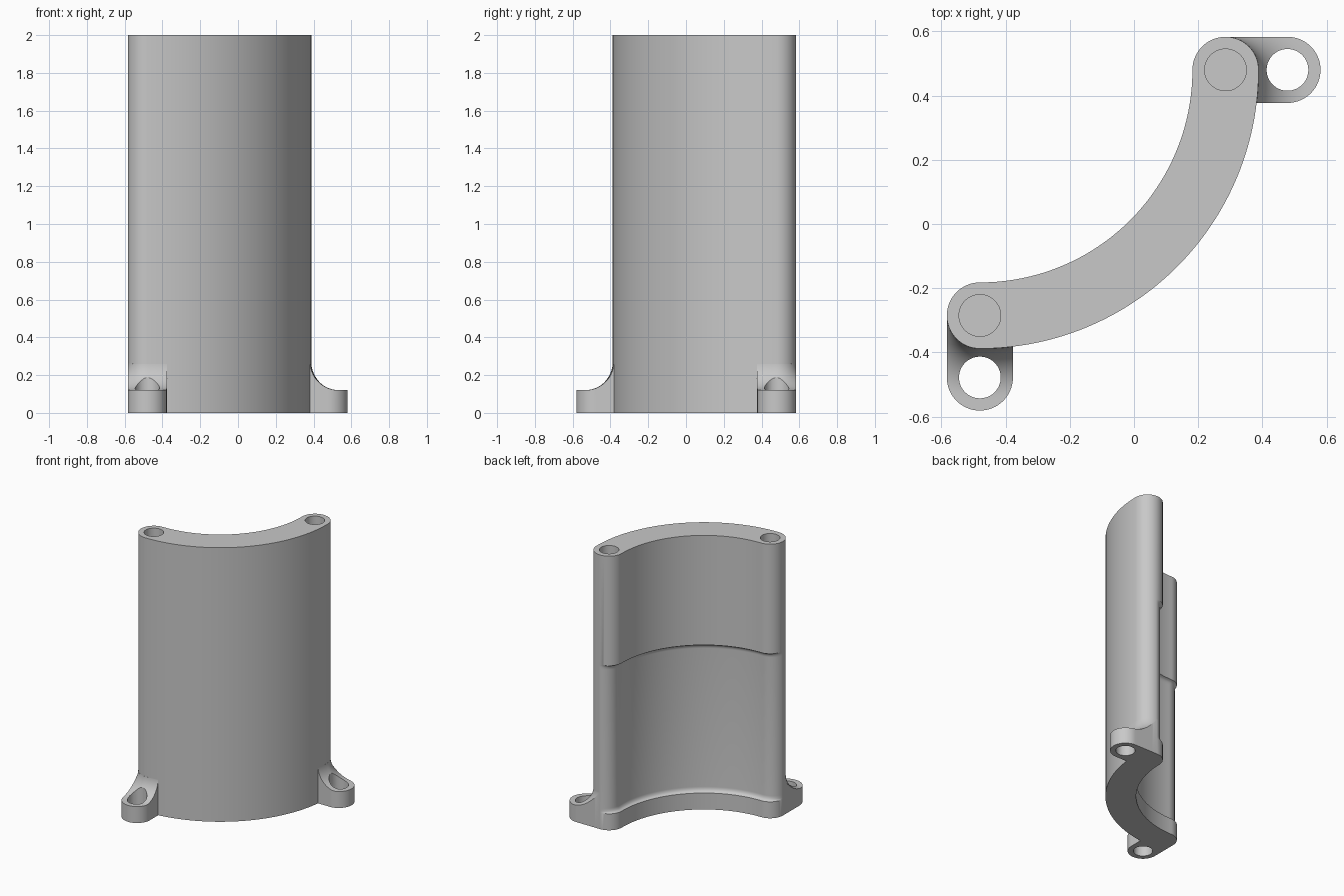
import bpy, bmesh, math

if "Cube" in bpy.data.objects:
    bpy.data.objects.remove(bpy.data.objects["Cube"])

CX, CY = -0.48, 0.48            # axis of the curved wall
R_MID, R_END = 0.765, 0.103     # wall centre line and half thickness
R_IN, R_OUT = R_MID - R_END, R_MID + R_END
HOLE_R, TAB_LEN, TAB_H, FILLET = 0.065, 0.193, 0.12, 0.15
RECESS, Z_LOW, Z_HIGH, BLEND = 0.025, 0.12, 1.2, 0.035

grey = bpy.data.materials.new("plain grey")
grey.diffuse_color = (0.58, 0.58, 0.58, 1)
grey.use_nodes = True
grey.node_tree.nodes["Principled BSDF"].inputs["Base Color"].default_value = grey.diffuse_color


def finish(name, bm):
    bmesh.ops.recalc_face_normals(bm, faces=bm.faces)
    me = bpy.data.meshes.new(name)
    bm.to_mesh(me)
    bm.free()
    me.materials.append(grey)
    ob = bpy.data.objects.new(name, me)
    bpy.context.collection.objects.link(ob)
    return ob


def loft(name, loops):
    # closed solid through a stack of (outline, z) levels
    bm = bmesh.new()
    rings = [[bm.verts.new((x, y, z)) for x, y in pts] for pts, z in loops]
    n = len(rings[0])
    for a, b in zip(rings, rings[1:]):
        for i in range(n):
            k = (i + 1) % n
            bm.faces.new((a[i], a[k], b[k], b[i]))
    bm.faces.new(rings[0])
    bm.faces.new(rings[-1])
    return finish(name, bm)


def arc(cx, cy, r, a0, a1, n):
    return [(cx + r * math.cos(math.radians(a0 + (a1 - a0) * i / n)),
             cy + r * math.sin(math.radians(a0 + (a1 - a0) * i / n))) for i in range(n + 1)]


def cylinder(name, x, y, z0, z1):
    pts = arc(x, y, HOLE_R, 0, 360, 48)[:-1]
    return loft(name, [(pts, z0), (pts, z1)])


def cut(ob, cutter):
    mod = ob.modifiers.new("cut", "BOOLEAN")
    mod.operation, mod.solver, mod.object = "DIFFERENCE", "EXACT", cutter
    cutter.hide_render = True
    cutter.hide_viewport = True


def shade(ob):
    # apply the cuts, then smooth while keeping sharp edges
    bpy.ops.object.select_all(action="DESELECT")
    ob.select_set(True)
    bpy.context.view_layer.objects.active = ob
    for m in list(ob.modifiers):
        bpy.ops.object.modifier_apply(modifier=m.name)
    bpy.ops.object.shade_smooth_by_angle(angle=math.radians(30))


def end_arc(cx, cy, a0, a1, a_in, depth):
    # rounded end whose inner quarter sinks by depth, fading out sideways
    pts = []
    for i in range(33):
        a = a0 + (a1 - a0) * i / 32
        r = R_END - depth * max(0, math.cos(math.radians(a - a_in)))
        pts.append((cx + r * math.cos(math.radians(a)), cy + r * math.sin(math.radians(a))))
    return pts


def outline(depth):
    return (arc(CX, CY, R_OUT, -90, 0, 64)
            + end_arc(CX + R_MID, CY, 0, 180, 180, depth)[1:]
            + arc(CX, CY, R_IN + depth, 0, -90, 64)[1:]
            + end_arc(CX, CY - R_MID, 90, 270, 90, depth)[1:-1])


# Curved wall with rounded ends and a shallow recess blended in at both lips
steps = [i / 6 for i in range(7)]
blend = [(RECESS * math.sqrt(1 - (1 - s) ** 2), BLEND * s) for s in steps]
levels = ([(0, 0)] + [(d, Z_LOW + h) for d, h in blend]
          + [(d, Z_HIGH - h) for d, h in reversed(blend)] + [(0, 2)])
wall = loft("curved_wall", [(outline(d), z) for d, z in levels])

# Blind holes in the top of both ends
for i, (x, y) in enumerate([(CX + R_MID, CY), (CX, CY - R_MID)]):
    cut(wall, cylinder(f"top_hole_cutter_{i}", x, y, 1.6, 2.1))
shade(wall)


def tab_height(v, u):
    # fillet follows the distance from the wall surface
    d = math.hypot(u, v) - R_END if u >= 0 else math.hypot(R_MID + v, u) - R_OUT
    d = min(max(d, 0), FILLET)
    return TAB_H + FILLET - math.sqrt(FILLET ** 2 - (FILLET - d) ** 2)


def tab(name, place):
    # v runs away from the wall, u runs across the tab
    bm = bmesh.new()
    nu, nv = 32, 28
    top, bot = [], []
    for i in range(nu + 1):
        u = -R_END * math.cos(math.pi * i / nu)
        half = math.sqrt(max(R_END ** 2 - u * u, 0))
        v0 = half if u >= 0 else math.sqrt(R_OUT ** 2 - u * u) - R_MID
        v1 = TAB_LEN + half
        row = [max(v0 - 0.03, 0)] + [v0 + 0.0005 + (v1 - v0 - 0.0005) * (j / nv) ** 2 for j in range(nv + 1)]
        top.append([bm.verts.new((*place(v, u), tab_height(v, u))) for v in row])
        bot.append([bm.verts.new((*place(v, u), 0)) for v in row])
    m = nv + 1
    for i in range(nu):
        for j in range(m):
            for g in (top, bot):
                bm.faces.new((g[i][j], g[i + 1][j], g[i + 1][j + 1], g[i][j + 1]))
        for j in (0, m):
            bm.faces.new((top[i][j], top[i + 1][j], bot[i + 1][j], bot[i][j]))
    for i in (0, nu):
        for j in range(m):
            bm.faces.new((top[i][j], top[i][j + 1], bot[i][j + 1], bot[i][j]))
    ob = finish(name, bm)
    # Screw hole through the tab
    x, y = place(TAB_LEN, 0)
    cut(ob, cylinder(name + "_hole_cutter", x, y, -0.1, 0.5))
    shade(ob)


# Mounting tabs, mirrored across the diagonal
tab("right_tab", lambda v, u: (CX + R_MID + v, CY + u))
tab("front_tab", lambda v, u: (CX - u, CY - R_MID - v))

# Remove the used cutters
for ob in [o for o in bpy.data.objects if "cutter" in o.name]:
    bpy.data.objects.remove(ob)
